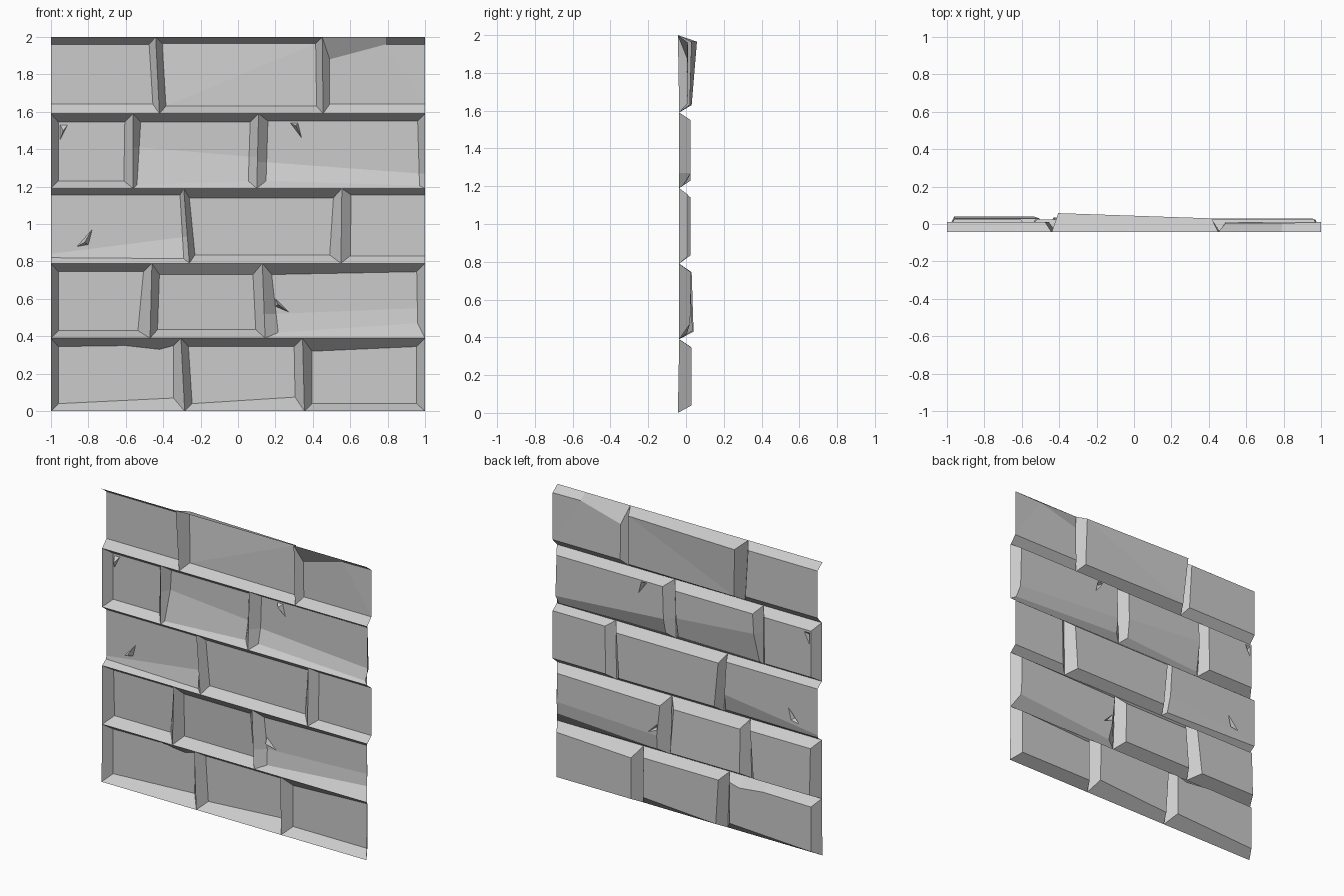
import bpy
import bmesh
from mathutils import Vector
from mathutils.geometry import intersect_line_plane

cube = bpy.data.objects.get("Cube")
if cube:
    bpy.data.objects.remove(cube, do_unlink=True)

# Single stone colour
stone = bpy.data.materials.new("grey_stone")
stone.use_nodes = True
stone.diffuse_color = (0.6, 0.6, 0.6, 1)
stone.node_tree.nodes["Principled BSDF"].inputs["Base Color"].default_value = stone.diffuse_color

CHIP_DEPTH = 0.035


def joint(x, z):
    """Point on the mortar joint grid."""
    return Vector((x, -0.043 if z in (0, 2) else -0.036, z))


def brick(name, zs, left, right, depth, inset=(), nudge=None, top=(), fold=None, chip=None):
    """Bevelled brick bulging to +y. Corner order: tl, tr, br, bl."""
    lo, hi = zs
    outer = [joint(left[1], hi), joint(right[1], hi), joint(right[0], lo), joint(left[0], lo)]
    il, ir, it, ib = inset or (0.04, 0.045, 0.045, 0.04)
    moves = [(il, -it), (-ir, -it), (-ir, ib), (il, ib)]
    for corner, shift in (nudge or {}).items():
        moves[corner] = shift
    inner = [Vector((o.x + m[0], d, o.z + m[1])) for o, m, d in zip(outer, moves, depth)]

    # Matching outer and inner loops, with optional top points and a fold line
    ring = [(outer[0], inner[0])]
    ring += [(joint(x, hi), Vector((x, inner[0].y, z))) for x, z in top]
    ring.append((outer[1], inner[1]))
    upper = len(ring)
    if fold:
        def on_side(a, b, z):
            t = (hi - z) / (hi - lo)
            t_in = (inner[a].z - z) / (inner[a].z - inner[b].z)
            mid = inner[a].lerp(inner[b], t_in)
            mid.y = inner[a].y
            return outer[a].lerp(outer[b], t), mid
        ring.append(on_side(1, 2, fold[1]))
    ring += [(outer[2], inner[2]), (outer[3], inner[3])]
    if fold:
        ring.append(on_side(0, 3, fold[0]))

    bm = bmesh.new()
    out_v = [bm.verts.new(o) for o, _ in ring]
    in_v = [bm.verts.new(i) for _, i in ring]
    count = len(ring)

    # Bevels, left open where the brick runs off the panel edge
    for i in range(count):
        j = (i + 1) % count
        quad = [out_v[i], out_v[j], in_v[j], in_v[i]]
        if not all(abs(v.co.x) > 0.999 for v in quad):
            bm.faces.new(quad)

    # Brick face
    face_loop = in_v
    if fold:
        bm.faces.new(in_v[upper:])
        face_loop = in_v[:upper + 1] + in_v[-1:]

    def loop_edges(verts):
        edges = []
        for a, b in zip(verts, verts[1:] + verts[:1]):
            edges.append(bm.edges.get((a, b)) or bm.edges.new((a, b)))
        return edges

    edges = loop_edges(face_loop)
    if chip:
        a, b, c = inner[0], inner[1], inner[3] if not fold else ring[-1][1]
        normal = (b - a).cross(c - a)
        rim = []
        for x, z in chip:
            hit = intersect_line_plane(Vector((x, -1, z)), Vector((x, 1, z)), a, normal)
            rim.append(bm.verts.new(hit))
        edges += loop_edges(rim)
    bmesh.ops.triangle_fill(bm, use_beauty=True, edges=edges, normal=(0, 1, 0))

    # Chip pressed into the face
    if chip:
        pit = bm.verts.new((rim[0].co + rim[1].co * 2 + rim[2].co * 2) / 5 - Vector((0, CHIP_DEPTH, 0)))
        for a, b in zip(rim, rim[1:] + rim[:1]):
            bm.faces.new((a, b, pit))

    bm.normal_update()
    for f in bm.faces:
        if f.normal.y < 0:
            f.normal_flip()
    mesh = bpy.data.meshes.new(name)
    bm.to_mesh(mesh)
    bm.free()
    mesh.materials.append(stone)
    bpy.context.collection.objects.link(bpy.data.objects.new(name, mesh))


def flat(y):
    return (y,) * 4


L, R = (-1, -1), (1, 1)

# Bottom course
z = (0, 0.39)
s, t = (-0.285, -0.305), (0.355, 0.345)
brick("bottom_left_brick", z, L, s, flat(0.025), nudge={1: (-0.04, -0.04), 2: (-0.06, 0.07)},
      top=[(-0.6, 0.35), (-0.42, 0.33)])
brick("bottom_middle_brick", z, s, t, flat(0.03), nudge={2: (-0.05, 0.075)})
brick("bottom_right_brick", z, t, R, flat(0.03), nudge={0: (0.05, -0.07)})

# Second course
z = (0.39, 0.79)
s, t = (-0.47, -0.46), (0.145, 0.13)
brick("second_left_brick", z, L, s, (0.03, 0.03, 0.04, 0.04), nudge={2: (-0.065, 0.04)})
brick("second_middle_brick", z, s, t, (0.02, 0.02, 0.035, 0.035), inset=(0.04, 0.05, 0.06, 0.045))
brick("second_right_brick", z, t, R, (0.025, 0.025, 0.02, 0.005),
      nudge={0: (0.05, -0.06), 2: (-0.04, 0.08), 3: (0.07, 0.03)}, fold=(0.52, 0.55),
      chip=[(0.27, 0.53), (0.2, 0.6), (0.2, 0.56)])

# Middle course
z = (0.79, 1.19)
s, t = (-0.26, -0.29), (0.55, 0.555)
brick("third_left_brick", z, L, s, (0.01, 0.01, -0.015, 0.005), inset=(0, 0.02, 0.035, 0.03),
      nudge={2: (-0.03, 0.025)}, fold=(0.84, 0.93),
      chip=[(-0.78, 0.97), (-0.86, 0.88), (-0.8, 0.89)])
brick("third_middle_brick", z, s, t, flat(0.025), inset=(0.03, 0.045, 0.05, 0.045),
      nudge={2: (-0.06, 0.045)})
brick("third_right_brick", z, t, R, flat(0.01), inset=(0.05, 0, 0.035, 0.04))

# Fourth course
z = (1.19, 1.59)
s, t = (-0.56, -0.56), (0.1, 0.11)
brick("fourth_left_brick", z, L, s, flat(0.025), nudge={2: (-0.05, 0.04)},
      chip=[(-0.95, 1.53), (-0.91, 1.53), (-0.95, 1.45)])
brick("fourth_middle_brick", z, s, t, (0.025, 0.025, 0.005, -0.02),
      nudge={3: (0.02, 0.02)}, fold=(1.41, 1.36))
brick("fourth_right_brick", z, t, R, (0.025, 0.025, -0.015, 0.005), inset=(0.05, 0.04, 0.04, 0.04),
      nudge={2: (-0.03, 0.015)}, fold=(1.33, 1.27),
      chip=[(0.34, 1.46), (0.28, 1.54), (0.32, 1.54)])

# Top course
z = (1.59, 2)
s, t = (-0.42, -0.44), (0.455, 0.45)
brick("top_left_brick", z, L, s, flat(0.01), inset=(0, 0.035, 0.04, 0.05))
brick("top_middle_brick", z, s, t, (0.058, 0.03, 0.02, 0.03), inset=(0.035, 0.035, 0.035, 0.04))
brick("top_right_brick", z, t, R, (0.005, 0.01, 0.01, 0.01), inset=(0.035, 0, 0.04, 0.05),
      nudge={0: (0.04, -0.12)}, top=[(0.79, 1.96)])
